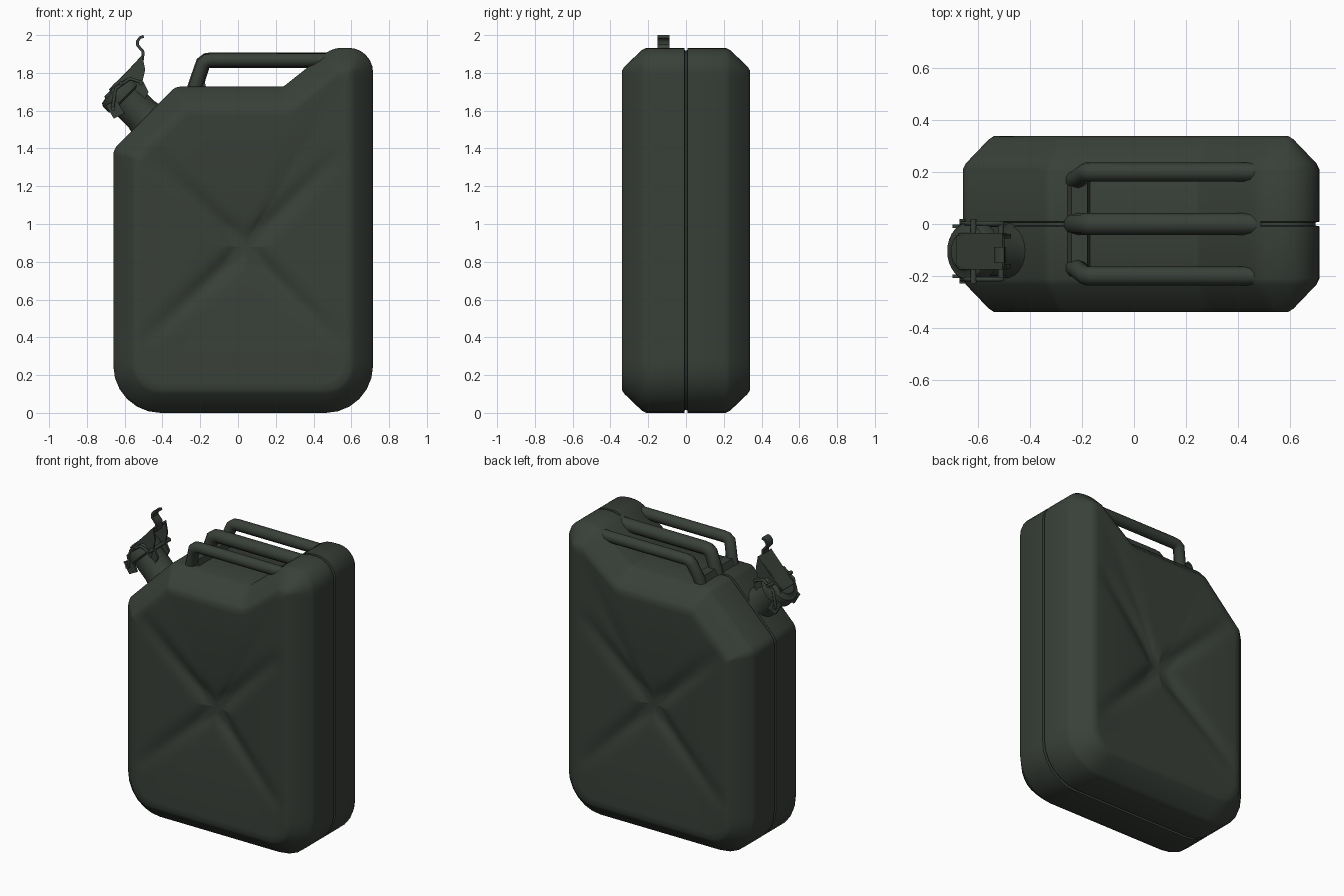
import bpy, bmesh, math
from mathutils import Vector, Matrix

if "Cube" in bpy.data.objects:
    bpy.data.objects.remove(bpy.data.objects["Cube"])

paint = bpy.data.materials.new("dark olive paint")
paint.use_nodes = True
COLOR = (0.04, 0.05, 0.04, 1)
paint.diffuse_color = COLOR
paint.node_tree.nodes["Principled BSDF"].inputs["Base Color"].default_value = COLOR


def finish(name, bm, angle=40):
    bmesh.ops.recalc_face_normals(bm, faces=bm.faces)
    mesh = bpy.data.meshes.new(name)
    bm.to_mesh(mesh)
    bm.free()
    obj = bpy.data.objects.new(name, mesh)
    bpy.context.collection.objects.link(obj)
    mesh.materials.append(paint)
    bpy.ops.object.select_all(action="DESELECT")
    obj.select_set(True)
    bpy.context.view_layer.objects.active = obj
    bpy.ops.object.shade_smooth_by_angle(angle=math.radians(angle))


# Side outline of the can: x, z, corner radius
CORNERS = [(-0.66, 0, 0.25), (0.715, 0, 0.25), (0.715, 1.933, 0.13),
           (0.50, 1.933, 0.15), (0.24, 1.727, 0.03), (-0.33, 1.727, 0.06), (-0.66, 1.395, 0.08)]
ARC = 6


def outline(inset):
    """Rounded outline moved inward; point count is the same for every inset."""
    n = len(CORNERS)
    pts = [Vector(c[:2]) for c in CORNERS]
    dirs = [(pts[(i + 1) % n] - pts[i]).normalized() for i in range(n)]
    arcs = []
    for i in range(n):
        a, b = dirs[i - 1], dirs[i]
        turn = math.atan2(a.x * b.y - a.y * b.x, a.dot(b))
        half = math.tan(abs(turn) / 2)
        inward = Vector((-a.y, a.x))
        p = pts[i] + inset * (inward - a * math.tan(turn / 2))
        s = 1 if turn > 0 else -1
        r = max(CORNERS[i][2] - s * inset, 0.02)
        start = p - a * r * half
        center = start + inward * s * r
        arcs.append([center + Matrix.Rotation(turn * k / ARC, 2) @ (start - center)
                     for k in range(ARC + 1)])
    ring = []
    for i in range(n):
        ring += arcs[i]
        steps = max(2, int((pts[(i + 1) % n] - pts[i]).length / 0.045))
        ring += [arcs[i][-1].lerp(arcs[(i + 1) % n][0], k / steps) for k in range(1, steps)]
    return ring


# Pressed cross in the broad faces
HUB = Vector((0.04, 0.88))
ARM_TIPS = [Vector(t) for t in ((-0.5, 1.40), (0.54, 1.38), (-0.52, 0.36), (0.55, 0.36))]


def press_depth(p, t):
    valley = 0
    for tip in ARM_TIPS:
        arm = tip - HUB
        s = (p - HUB).dot(arm) / arm.length_squared
        if 0 <= s < 1:
            away = (p - HUB - arm * s).length
            valley = max(valley, 0.025 * (1 - s) ** 0.5 * math.exp(-(away / 0.05) ** 2))
    return min(0.05 * (1 - t) ** 1.7 + valley, 0.058)


# Can body: half of it as rings from the seam to the hub, then mirrored
def build_body():
    bm = bmesh.new()
    rings = []
    outer = outline(0)
    groove = [o if -0.3 < o.x < 0.49 and o.y > 1.5 else g for o, g in zip(outer, outline(0.015))]
    for y, pts in ((0, groove), (0.006, groove), (0.009, outer), (0.21, outer),
                   (0.234, outline(0.012)), (0.326, outline(0.1))):
        rings.append([bm.verts.new((p.x, -y, p.y)) for p in pts])
    rim = outline(0.122)
    steps = 20
    for k in range(steps):
        t = 1 - k / steps
        pts = [HUB.lerp(p, t) for p in rim]
        rings.append([bm.verts.new((p.x, press_depth(p, t) - 0.34, p.y)) for p in pts])
    n = len(rim)
    for a, b in zip(rings, rings[1:]):
        for i in range(n):
            j = (i + 1) % n
            bm.faces.new((a[i], a[j], b[j], b[i]))
    hub = bm.verts.new((HUB.x, -0.282, HUB.y))
    for i in range(n):
        bm.faces.new((rings[-1][i], rings[-1][(i + 1) % n], hub))
    # Mirror the half and weld along the seam
    copy = bmesh.ops.duplicate(bm, geom=bm.verts[:] + bm.edges[:] + bm.faces[:])["geom"]
    for v in copy:
        if isinstance(v, bmesh.types.BMVert):
            v.co.y *= -1
    bmesh.ops.remove_doubles(bm, verts=bm.verts[:], dist=0.0005)
    finish("can_body", bm)


build_body()


def tube(name, points, radius, sides=3):
    curve = bpy.data.curves.new(name, "CURVE")
    curve.dimensions = "3D"
    curve.bevel_depth, curve.bevel_resolution = radius, sides
    curve.use_fill_caps = True
    spline = curve.splines.new("POLY")
    spline.points.add(len(points) - 1)
    for sp, p in zip(spline.points, points):
        sp.co = (*p, 1)
    obj = bpy.data.objects.new(name, curve)
    bpy.context.collection.objects.link(obj)
    curve.materials.append(paint)
    bpy.ops.object.select_all(action="DESELECT")
    obj.select_set(True)
    bpy.context.view_layer.objects.active = obj
    bpy.ops.object.convert(target="MESH")
    bpy.ops.object.shade_smooth_by_angle(angle=math.radians(50))


# Flat plates: a side shape in x and z given thickness along y
def plate(name, shape, y0, y1, matrix=Matrix()):
    bm = bmesh.new()
    face = bm.faces.new([bm.verts.new((x, y0, z)) for x, z in shape])
    moved = bmesh.ops.extrude_face_region(bm, geom=[face])["geom"]
    bmesh.ops.translate(bm, vec=(0, y1 - y0, 0),
                        verts=[v for v in moved if isinstance(v, bmesh.types.BMVert)])
    bm.transform(matrix)
    finish(name, bm)


# Three carrying bars and the low foot joining them
for name, y, foot in (("front_handle", -0.2, -0.17), ("middle_handle", 0, 0), ("back_handle", 0.2, 0.17)):
    tube(name, [(-0.24, foot, 1.68), (-0.222, foot, 1.74), (-0.185, y, 1.85), (-0.165, y, 1.865),
                (-0.14, y, 1.868), (0.50, y, 1.868)], 0.037 if y else 0.043)
plate("handle_foot", [(-0.265, 1.71), (-0.24, 1.765), (-0.18, 1.765), (-0.165, 1.71)], -0.17, 0.17)

# Spout: everything turned on a slanted axis
SPOUT_Y = -0.105
SLANT = Matrix.Translation((-0.495, SPOUT_Y, 1.565)) @ Matrix.Rotation(math.radians(-45), 4, "Y")


def lathe(name, profile, sides=28):
    bm = bmesh.new()
    verts = [bm.verts.new((r, 0, z)) for r, z in profile]
    edges = [bm.edges.new(pair) for pair in zip(verts, verts[1:])]
    bmesh.ops.spin(bm, geom=verts + edges, axis=(0, 0, 1), cent=(0, 0, 0),
                   angle=math.tau, steps=sides, use_duplicate=False)
    bmesh.ops.remove_doubles(bm, verts=bm.verts[:], dist=0.0005)
    bm.transform(SLANT)
    finish(name, bm)


lathe("neck", [(0.115, -0.06), (0.105, -0.01), (0.098, 0.02), (0.098, 0.16)])
lathe("cap", [(0, 0.14), (0.10, 0.14), (0.116, 0.15), (0.116, 0.195), (0.106, 0.212),
              (0.08, 0.217), (0.07, 0.228), (0, 0.23)])


def strip(points, thickness):
    """Side shape of a bent strip: the path and its copy moved sideways."""
    path = [Vector(p) for p in points]
    moved = []
    for i, p in enumerate(path):
        along = (path[min(i + 1, len(path) - 1)] - path[max(i - 1, 0)]).normalized()
        moved.append(p + Vector((-along.y, along.x)) * thickness)
    return path + moved[::-1]


def rod(name, x, z, half):
    tube(name, [SLANT @ Vector((x, s * half, z)) for s in (-1, 1)], 0.012, sides=2)


# Locking lever: cheeks, bridge and curled thumb tab
for side, s in (("front", -1), ("back", 1)):
    plate(side + "_lever_cheek", [(-0.04, 0.22), (0.0, 0.24), (0.09, 0.235), (0.225, 0.242),
          (0.18, 0.175), (0.07, 0.106), (0.03, 0.17)], s * 0.058, s * 0.07, SLANT)
    plate(side + "_hinge_lug", [(-0.12, 0.11), (-0.06, 0.09), (-0.04, 0.17), (-0.10, 0.19)],
          s * 0.09, s * 0.104, SLANT)
    plate(side + "_latch_lug", [(0.05, 0.06), (0.11, 0.08), (0.13, 0.14), (0.06, 0.15)],
          s * 0.05, s * 0.066, SLANT)
    tube(side + "_cap_wire", [SLANT @ Vector((x, s * 0.108, z)) for x, z in
         ((-0.09, 0.15), (0.0, 0.215), (0.09, 0.20), (0.12, 0.14))], 0.009, sides=2)
plate("lever_bridge", strip([(-0.03, 0.226), (0.09, 0.225), (0.225, 0.23)], 0.012), -0.06, 0.06, SLANT)
plate("thumb_tab", strip([(-0.50, 1.86), (-0.495, 1.90), (-0.497, 1.918), (-0.512, 1.935),
      (-0.525, 1.95), (-0.525, 1.965), (-0.515, 1.98), (-0.497, 1.986)], 0.015), -0.15, -0.088)
rod("hinge_pin", -0.085, 0.15, 0.125)
rod("lever_pin", 0.04, 0.215, 0.125)
rod("latch_pin", 0.115, 0.14, 0.115)
